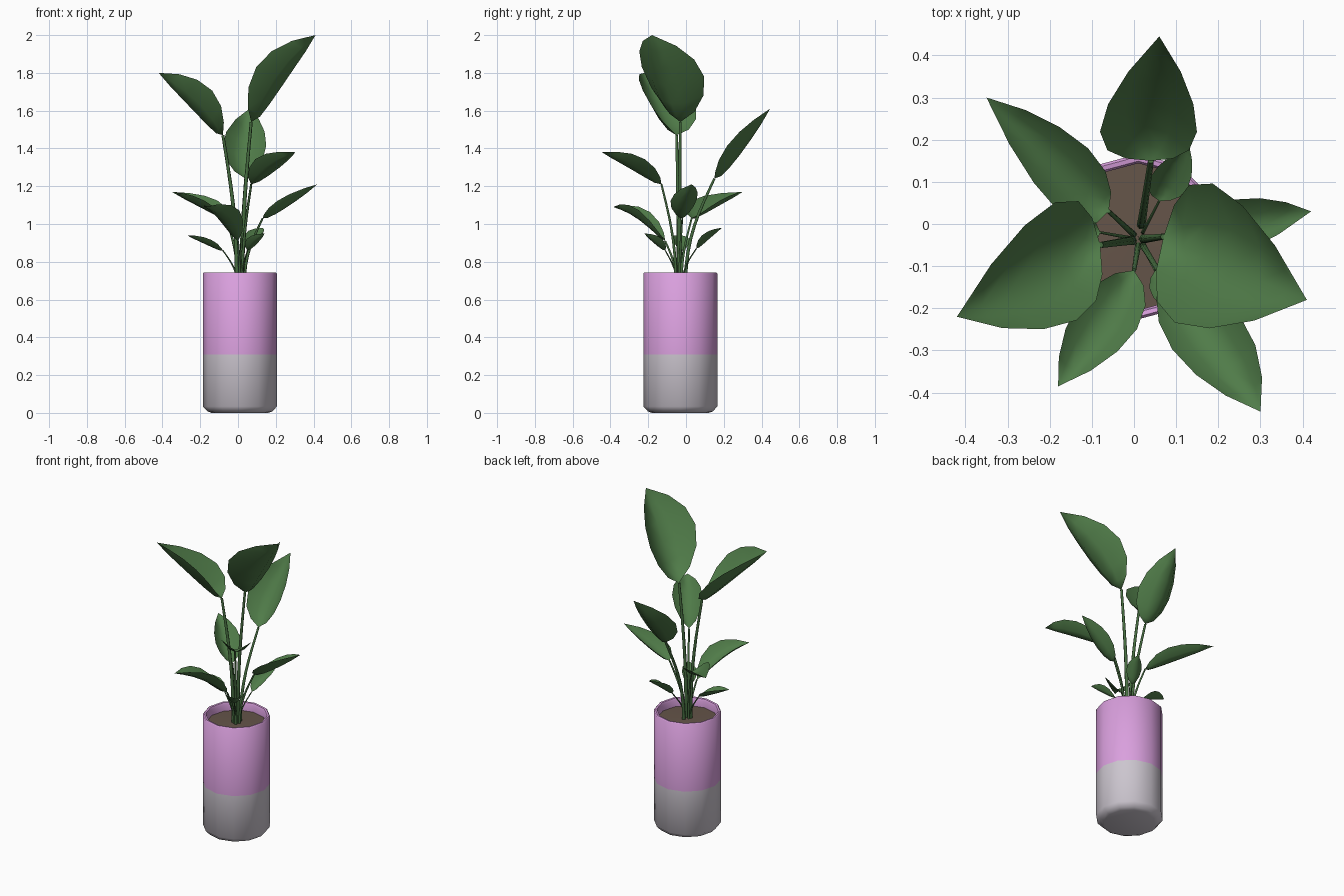
import bpy, bmesh, math
from mathutils import Vector

cube = bpy.data.objects.get("Cube")
if cube:
    bpy.data.objects.remove(cube, do_unlink=True)

CENTRE = Vector((0.01, -0.03, 0))
SIDES = 12


def material(name, rgb):
    mat = bpy.data.materials.new(name)
    mat.use_nodes = True
    colour = (*rgb, 1)
    mat.diffuse_color = colour
    bsdf = next(n for n in mat.node_tree.nodes if n.type == 'BSDF_PRINCIPLED')
    bsdf.inputs["Base Color"].default_value = colour
    bsdf.inputs["Roughness"].default_value = 0.7
    return mat


PINK = material("pink glaze", (0.70, 0.35, 0.73))
GREY = material("pale grey glaze", (0.60, 0.56, 0.62))
SOIL = material("brown soil", (0.13, 0.09, 0.067))
LEAF = material("leaf green", (0.08, 0.20, 0.066))
STEM = material("stem green", (0.06, 0.15, 0.05))


def finish(bm, name, mats, angle=50):
    """Turn a bmesh into a smooth shaded object."""
    mesh = bpy.data.meshes.new(name)
    bm.to_mesh(mesh)
    bm.free()
    obj = bpy.data.objects.new(name, mesh)
    bpy.context.collection.objects.link(obj)
    for mat in mats:
        mesh.materials.append(mat)
    bpy.ops.object.select_all(action='DESELECT')
    obj.select_set(True)
    bpy.context.view_layer.objects.active = obj
    bpy.ops.object.shade_smooth_by_angle(angle=math.radians(angle))


def lathe(name, profile, mats, rule=None):
    """Spin a (radius, height) profile and close its first ring with a cap."""
    bm = bmesh.new()
    rings = []
    for radius, z in profile:
        ring = []
        for i in range(SIDES):
            a = math.tau * i / SIDES
            offset = Vector((radius * math.cos(a), radius * math.sin(a), z))
            ring.append(bm.verts.new(CENTRE + offset))
        rings.append(ring)
    for low, high in zip(rings, rings[1:]):
        for i in range(SIDES):
            j = (i + 1) % SIDES
            bm.faces.new((low[i], low[j], high[j], high[i]))
    bm.faces.new(rings[0][::-1])
    if rule:
        for face in bm.faces:
            face.material_index = rule(face.calc_center_median())
    finish(bm, name, mats)


# Two-tone pot: grey foot, pink upper wall, lip and inner wall
lathe("pot",
      [(0.15, 0), (0.172, 0.008), (0.196, 0.034), (0.196, 0.31), (0.196, 0.738),
       (0.19, 0.744), (0.179, 0.742), (0.174, 0.73), (0.174, 0.68)],
      [GREY, PINK], lambda c: int(c.z > 0.31))

# Soil surface
lathe("soil", [(0.175, 0.67), (0.175, 0.69), (0.0005, 0.695)], [SOIL])


def blade(name, base, tip, edge_a, edge_b):
    """Pointed leaf, cupped upward so its edges arch above the midrib."""
    half = (edge_a - edge_b) / 2
    middle = (edge_a + edge_b) / 2
    control = 2 * middle - (base + tip) / 2
    normal = (tip - base).cross(half).normalized()
    if normal.z < 0:
        half, normal = -half, -normal
    bm = bmesh.new()
    rows = []
    for t, width in ((0.1, 0.48), (0.26, 0.84), (0.46, 1), (0.66, 0.88), (0.84, 0.54)):
        mid = base * (1 - t) ** 2 + control * 2 * t * (1 - t) + tip * t * t
        row = []
        for s in (-1, -0.5, 0, 0.5, 1):
            sag = normal * half.length * 0.72 * width * (1 - s * s)
            row.append(bm.verts.new(mid + half * width * s - sag))
        rows.append(row)
    start, end = bm.verts.new(base), bm.verts.new(tip)
    for i in range(4):
        for low, high in zip(rows, rows[1:]):
            bm.faces.new((low[i], low[i + 1], high[i + 1], high[i]))
        bm.faces.new((start, rows[0][i + 1], rows[0][i]))
        bm.faces.new((rows[-1][i], rows[-1][i + 1], end))
    bmesh.ops.recalc_face_normals(bm, faces=bm.faces)
    finish(bm, name, [LEAF], 60)


def stem(name, base, radius):
    """Tapered stalk that rises from the soil and leans out to its leaf."""
    root = CENTRE + Vector((base.x * 0.18, base.y * 0.18, 0.68))
    rise = base.z - root.z
    curve = bpy.data.curves.new(name, 'CURVE')
    curve.dimensions = '3D'
    curve.bevel_depth = radius
    curve.bevel_resolution = 1
    curve.resolution_u = 8
    curve.use_fill_caps = True
    spline = curve.splines.new('BEZIER')
    spline.bezier_points.add(1)
    lift = Vector((0, 0, rise * 0.45))
    lean = Vector(((base.x - root.x) * 0.5, (base.y - root.y) * 0.5, rise * 0.3))
    for point, co, handle, size in zip(spline.bezier_points, (root, base),
                                       (lift, lean), (1, 0.65)):
        point.co = co
        point.handle_left = co - handle
        point.handle_right = co + handle
        point.radius = size
    curve.materials.append(STEM)
    obj = bpy.data.objects.new(name, curve)
    bpy.context.collection.objects.link(obj)


# Each leaf: stalk radius, base, tip, and the widest point of either edge
LEAVES = {
    "tall_left": (.012, (.07, -.03, 1.54), (.41, -.18, 2), (.2, .09, 1.8), (.11, -.24, 1.85)),
    "tall_right": (.012, (-.08, -.05, 1.47), (-.42, -.22, 1.8), (-.2, .045, 1.64), (-.15, -.235, 1.72)),
    "back": (.011, (.04, .15, 1.24), (.06, .445, 1.61), (-.08, .23, 1.43), (.15, .23, 1.43)),
    "back_right": (.008, (-.06, .03, 1.03), (-.35, .3, 1.17), (-.19, .04, 1.13), (-.12, .19, 1.13)),
    "side_left": (.008, (.13, -.02, 1.03), (.42, .03, 1.21), (.25, .06, 1.14), (.22, -.08, 1.13)),
    "front_left": (.009, (.07, -.13, 1.21), (.3, -.445, 1.38), (.1, -.31, 1.35), (.26, -.23, 1.35)),
    "front_right": (.008, (0, -.11, .91), (-.18, -.385, 1.09), (0, -.26, 1.08), (-.14, -.2, 1.07)),
    "small_back": (.005, (.06, .055, .87), (.13, .19, .98), (.04, .115, .95), (.13, .09, .945)),
    "small_right": (.005, (-.08, -.02, .86), (-.27, -.05, .94), (-.15, .02, .92), (-.15, -.075, .92)),
    "small_front": (.005, (.05, -.11, .86), (.14, -.22, .95), (.05, -.18, .925), (.12, -.13, .925)),
}
for place, (radius, *points) in LEAVES.items():
    points = [Vector(p) for p in points]
    blade(place + "_leaf", *points)
    stem(place + "_stem", points[0], radius)
